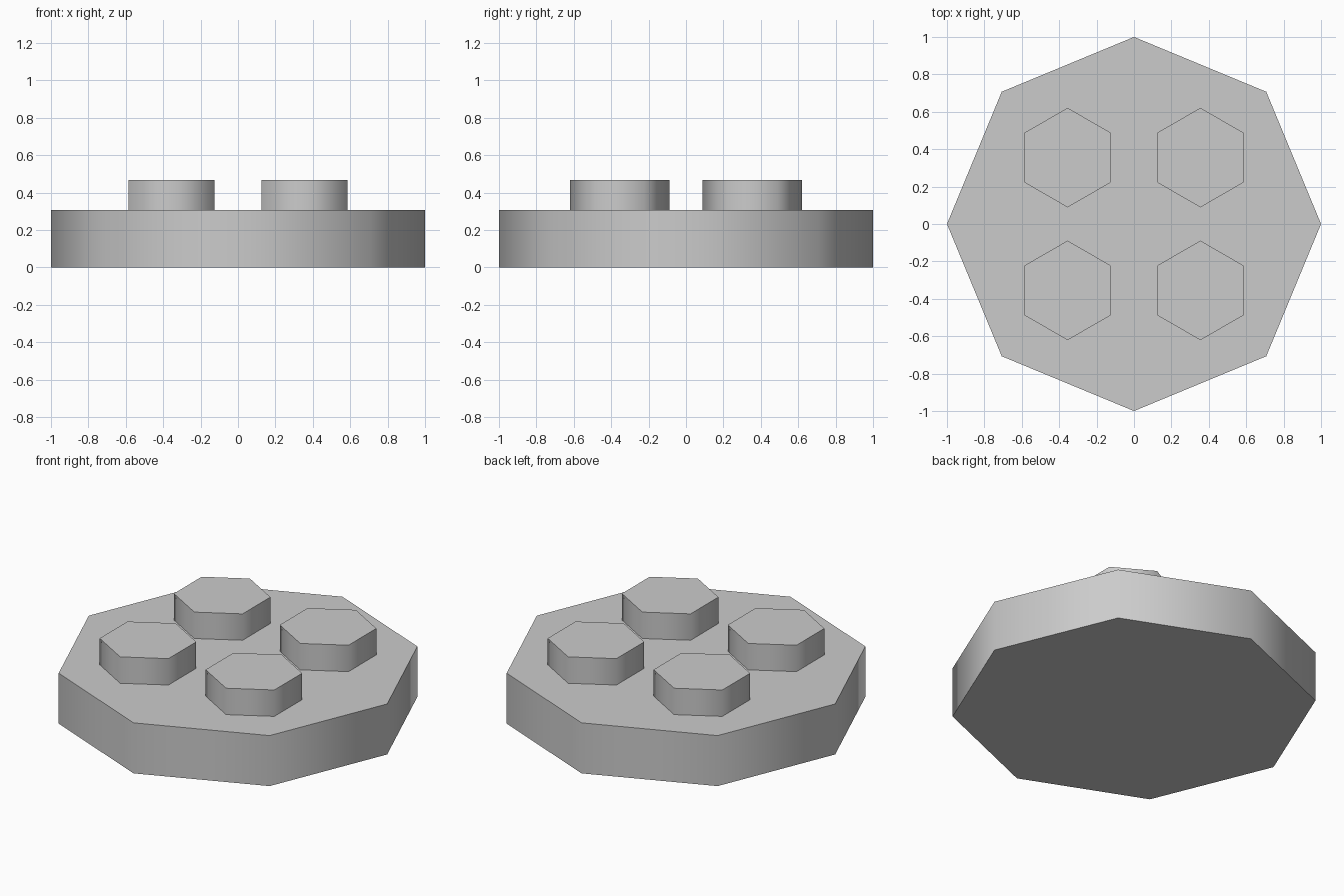
import bpy, bmesh
from math import sin, cos, tau, radians

cube = bpy.data.objects.get("Cube")
if cube:
    bpy.data.objects.remove(cube, do_unlink=True)

grey = bpy.data.materials.new("light_grey")
grey.use_nodes = True
grey.diffuse_color = (0.6, 0.6, 0.6, 1)
grey.node_tree.nodes["Principled BSDF"].inputs["Base Color"].default_value = (0.6, 0.6, 0.6, 1)


def prism(name, sides, radius, height, location):
    """Upright prism with a corner on +y, smooth walls and sharp rims."""
    bm = bmesh.new()
    ring = [bm.verts.new((radius * sin(tau * i / sides), radius * cos(tau * i / sides), 0))
            for i in range(sides)]
    base = bm.faces.new(ring)
    copy = bmesh.ops.extrude_face_region(bm, geom=[base], use_keep_orig=True)
    top = [v for v in copy["geom"] if isinstance(v, bmesh.types.BMVert)]
    bmesh.ops.translate(bm, verts=top, vec=(0, 0, height))
    bmesh.ops.recalc_face_normals(bm, faces=bm.faces)
    mesh = bpy.data.meshes.new(name)
    bm.to_mesh(mesh)
    bm.free()
    mesh.materials.append(grey)
    obj = bpy.data.objects.new(name, mesh)
    obj.location = location
    bpy.context.collection.objects.link(obj)
    bpy.ops.object.select_all(action="DESELECT")
    obj.select_set(True)
    bpy.context.view_layer.objects.active = obj
    bpy.ops.object.shade_smooth_by_angle(angle=radians(70))
    return obj


# Octagonal plate
plate_height = 0.306
prism("base_plate", 8, 1, plate_height, (0, 0, 0))

# Four hexagonal studs on top
for side, x in (("left", 1), ("right", -1)):
    for end, y in (("front", -1), ("back", 1)):
        prism(f"stud_{end}_{side}", 6, 0.266, 0.16,
              (0.355 * x, 0.355 * y, plate_height))
